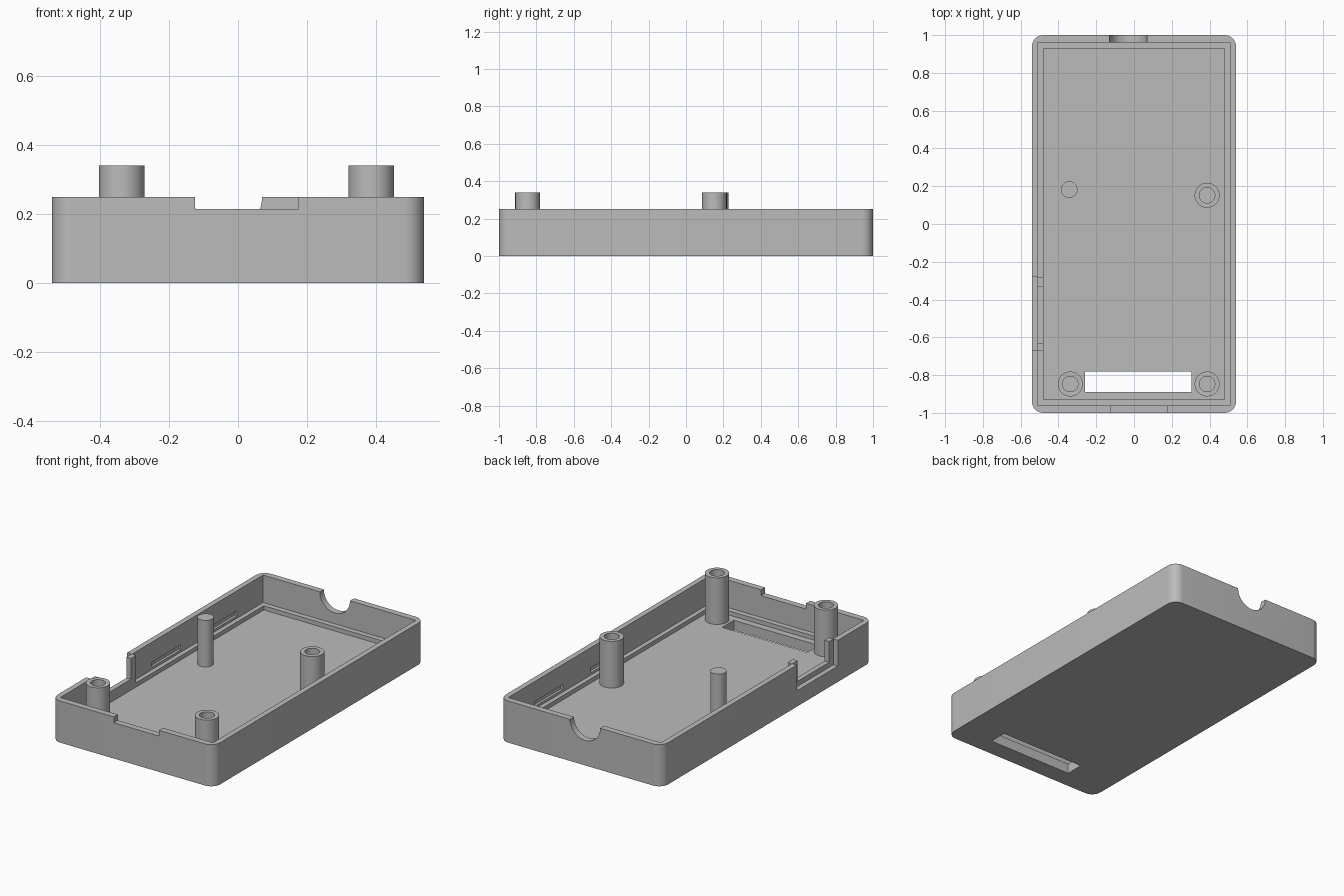
import bpy
import bmesh
import math
from mathutils import Matrix, Vector

if "Cube" in bpy.data.objects:
    bpy.data.objects.remove(bpy.data.objects["Cube"])

grey = bpy.data.materials.new("plain grey")
grey.use_nodes = True
COLOR = (0.5, 0.5, 0.5, 1)
grey.diffuse_color = COLOR
grey.node_tree.nodes["Principled BSDF"].inputs["Base Color"].default_value = COLOR

TOP, FLOOR, LEDGE, POST_TOP = 0.25, 0.06, 0.085, 0.34


def add_object(name, bm):
    mesh = bpy.data.meshes.new(name)
    bm.to_mesh(mesh)
    bm.free()
    mesh.materials.append(grey)
    obj = bpy.data.objects.new(name, mesh)
    bpy.context.collection.objects.link(obj)
    return obj


def box(name, x, y, z, radius=0):
    """Box from (min, max) ranges, with optional rounded vertical edges."""
    lo, hi = Vector((x[0], y[0], z[0])), Vector((x[1], y[1], z[1]))
    bm = bmesh.new()
    bmesh.ops.create_cube(bm, size=1, matrix=Matrix.Translation((lo + hi) / 2)
                          @ Matrix.Diagonal((hi - lo).to_4d()))
    if radius:
        upright = [e for e in bm.edges
                   if abs(e.verts[0].co.z - e.verts[1].co.z) > 0.01]
        bmesh.ops.bevel(bm, geom=upright, offset=radius, segments=8,
                        profile=0.5, affect='EDGES')
    return add_object(name, bm)


def cylinder(name, center, radius, depth, rotation=Matrix()):
    bm = bmesh.new()
    bmesh.ops.create_cone(bm, cap_ends=True, segments=48, radius1=radius,
                          radius2=radius, depth=depth,
                          matrix=Matrix.Translation(center) @ rotation)
    return add_object(name, bm)


def cut(obj, cutters):
    """Subtract every cutter, bake the result and drop the cutters."""
    for c in cutters:
        c.hide_render = True
        mod = obj.modifiers.new("cut", 'BOOLEAN')
        mod.operation, mod.solver, mod.object = 'DIFFERENCE', 'EXACT', c
    bpy.context.view_layer.update()
    graph = bpy.context.evaluated_depsgraph_get()
    baked = bpy.data.meshes.new_from_object(obj.evaluated_get(graph))
    obj.modifiers.clear()
    obj.data = baked
    for c in cutters:
        bpy.data.objects.remove(c)


def smooth(obj):
    bpy.ops.object.select_all(action='DESELECT')
    obj.select_set(True)
    bpy.context.view_layer.objects.active = obj
    bpy.ops.object.shade_smooth_by_angle(angle=math.radians(30))


# Open tray with a narrow ledge around the floor
tray = box("tray", (-0.54, 0.54), (-1, 1), (0, TOP), radius=0.06)
cutters = [
    box("upper_cavity", (-0.507, 0.507), (-0.962, 0.962), (LEDGE, 0.4)),
    box("lower_cavity", (-0.48, 0.48), (-0.93, 0.93), (FLOOR, 0.3)),
    box("floor_slot", (-0.26, 0.305), (-0.89, -0.78), (-0.1, 0.2)),
    box("front_notch", (-0.125, 0.175), (-1.1, -0.9), (0.215, 0.4)),
    box("side_opening", (-0.6, -0.49), (-0.67, -0.28), (0.095, 0.4)),
    cylinder("cable_notch", (-0.03, 1, TOP), 0.1, 0.3,
             Matrix.Rotation(math.pi / 2, 4, 'X')),
]
# Shallow snap grooves inside both long walls
for side in (-1, 1):
    for y in (0.045, 0.58):
        x = sorted((side * 0.49, side * 0.522))
        cutters.append(box("snap_groove", x, (y - 0.135, y + 0.135), (0.1, 0.13)))
cut(tray, cutters)
smooth(tray)

# U-shaped frame behind the side opening
frame = box("port_frame", (-0.51, -0.48), (-0.67, -0.28), (0.08, TOP))
cut(frame, [box("port_gap", (-0.6, -0.4), (-0.63, -0.33), (0.125, 0.4))])

# Hollow screw posts
posts = {"front_left_post": (0.387, -0.847),
         "front_right_post": (-0.337, -0.847),
         "back_left_post": (0.387, 0.152)}
base = FLOOR - 0.01
for name, (x, y) in posts.items():
    post = cylinder(name, (x, y, (base + POST_TOP) / 2), 0.066, POST_TOP - base)
    cut(post, [cylinder("bore", (x, y, 0.3), 0.041, 0.4)])
    smooth(post)

# Solid locating pin
pin = cylinder("locating_pin", (-0.343, 0.182, (base + POST_TOP) / 2),
               0.044, POST_TOP - base)
smooth(pin)
